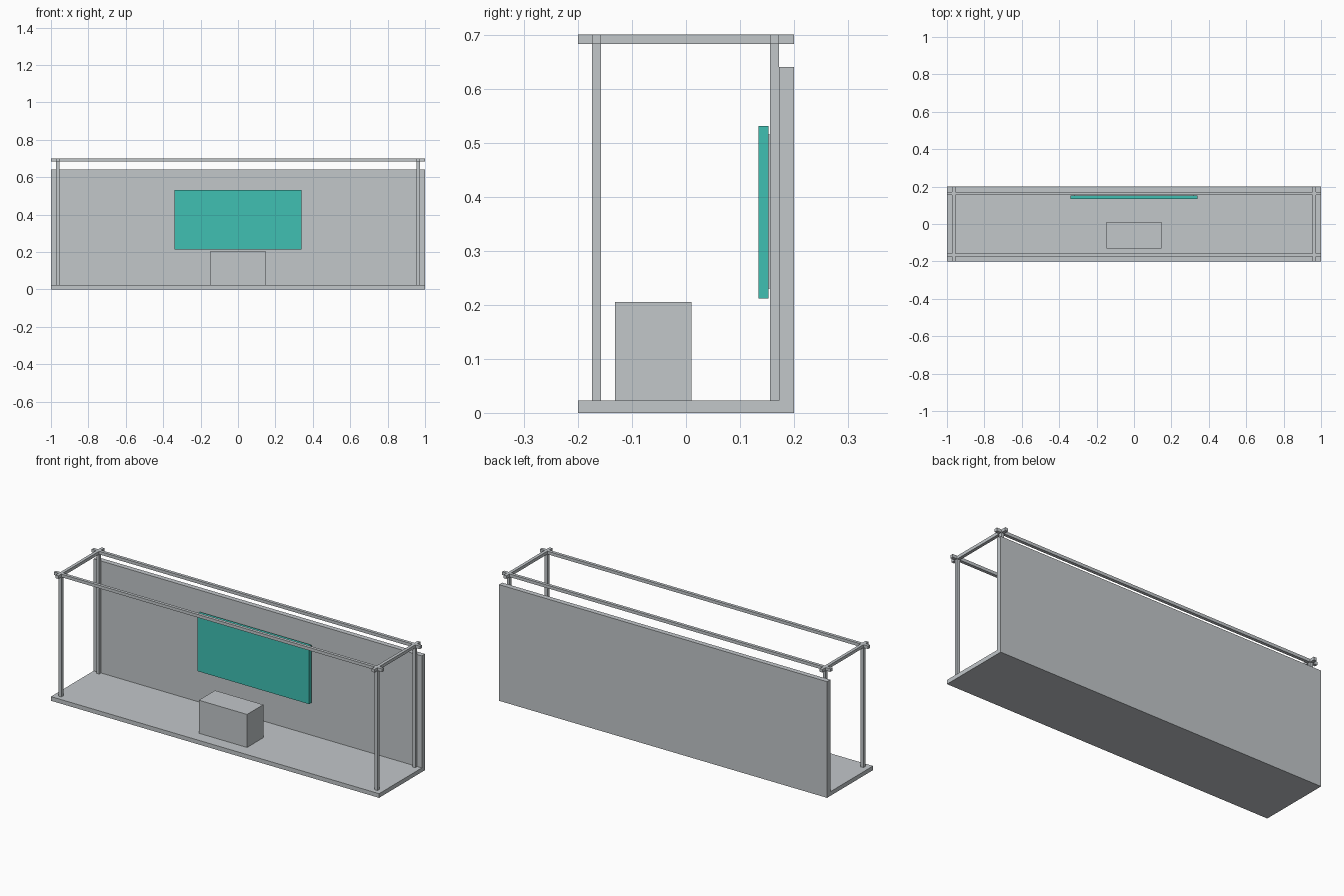
import bpy

cube = bpy.data.objects.get("Cube")
if cube:
    bpy.data.objects.remove(cube, do_unlink=True)


def make_material(name, colour):
    mat = bpy.data.materials.new(name)
    mat.use_nodes = True
    mat.diffuse_color = (*colour, 1)
    bsdf = next(n for n in mat.node_tree.nodes if n.type == 'BSDF_PRINCIPLED')
    bsdf.inputs["Base Color"].default_value = (*colour, 1)
    bsdf.inputs["Roughness"].default_value = 0.7
    return mat


grey = make_material("light grey", (0.54, 0.57, 0.59))
teal = make_material("teal", (0.05, 0.53, 0.45))


def box(name, x, y, z, mat=grey):
    """Box spanning the given (low, high) range on each axis."""
    spans = (x, y, z)
    bpy.ops.mesh.primitive_cube_add(size=1, location=[(a + b) / 2 for a, b in spans])
    obj = bpy.context.object
    obj.name = obj.data.name = name
    obj.scale = [b - a for a, b in spans]
    bpy.ops.object.transform_apply(location=False, rotation=False, scale=True)
    obj.data.materials.append(mat)
    return obj


FLOOR = 0.023          # floor thickness
TOP = 0.70             # top of the truss
BAR = 0.017            # bar thickness
post_x = {"left": 0.955, "right": -0.972}
post_y = {"front": -0.174, "back": 0.155}

# Stage floor and back wall
box("floor", (-1, 1), (-0.2, 0.172), (0, FLOOR))
box("back_wall", (-1, 1), (0.172, 0.2), (0, 0.64))

# Truss frame: long rails, side rails and corner posts
for end, y in post_y.items():
    box(f"{end}_rail", (-1, 1), (y, y + BAR), (TOP - BAR, TOP))
for side, x in post_x.items():
    box(f"{side}_rail", (x, x + BAR), (-0.2, 0.2), (TOP - BAR, TOP))
    for end, y in post_y.items():
        box(f"{end}_{side}_post", (x, x + BAR), (y, y + BAR), (FLOOR, TOP))

# Screen on its wall mount
box("screen", (-0.34, 0.34), (0.134, 0.153), (0.212, 0.531), teal)
box("screen_mount", (-0.32, 0.32), (0.153, 0.156), (0.23, 0.515))

# Counter on the floor
box("counter", (-0.147, 0.147), (-0.131, 0.01), (FLOOR, 0.205))
